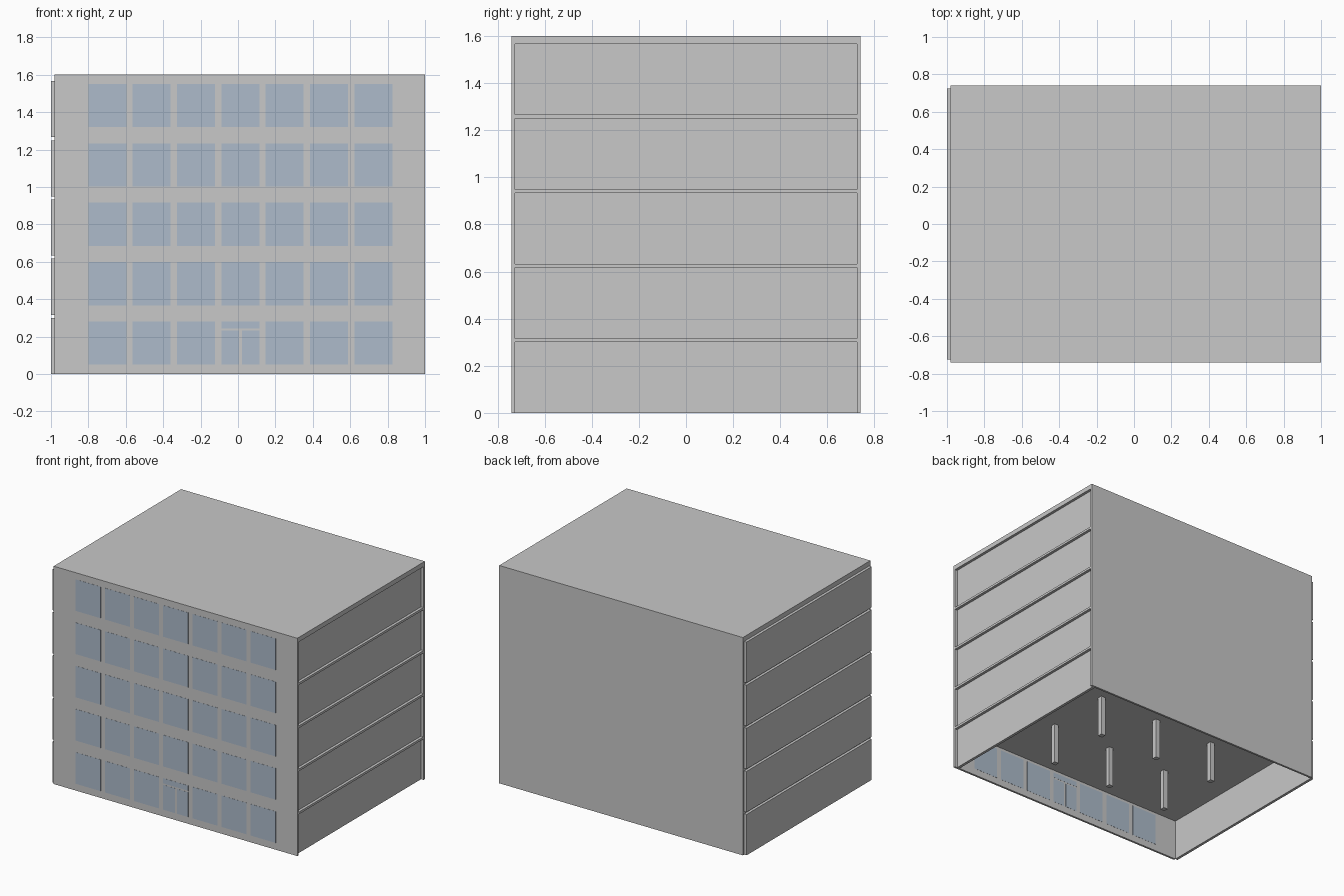
import bpy
import bmesh

if "Cube" in bpy.data.objects:
    bpy.data.objects.remove(bpy.data.objects["Cube"])


def material(name, rgb):
    m = bpy.data.materials.new(name)
    m.diffuse_color = (*rgb, 1)
    m.use_nodes = True
    m.node_tree.nodes["Principled BSDF"].inputs["Base Color"].default_value = m.diffuse_color
    return m


concrete = material("concrete grey", (0.58, 0.58, 0.58))
glass = material("pale blue glass", (0.42, 0.50, 0.60))


def boxes(name, mat, spans):
    """One object made of boxes given as (x0, x1, y0, y1, z0, z1)."""
    bm = bmesh.new()
    for x0, x1, y0, y1, z0, z1 in spans:
        cube = bmesh.ops.create_cube(bm, size=1)
        for v in cube["verts"]:
            v.co.x = x1 if v.co.x > 0 else x0
            v.co.y = y1 if v.co.y > 0 else y0
            v.co.z = z1 if v.co.z > 0 else z0
    mesh = bpy.data.meshes.new(name)
    bm.to_mesh(mesh)
    bm.free()
    mesh.materials.append(mat)
    obj = bpy.data.objects.new(name, mesh)
    bpy.context.collection.objects.link(obj)
    return obj


LEFT, RIGHT = -0.98, 1.0
OUT, IN = 0.74, 0.725          # outer and inner faces of front and back walls
FLOORS, STOREY, CLEAR = 5, 0.3165, 0.30
ROOF_LOW, TOP = 4 * STOREY + CLEAR, 1.60

# Window grid, with the ground floor centre bay left for the entrance
W0, PITCH, WIDTH = -0.80, 0.237, 0.203
panes = []
for f in range(FLOORS):
    z = 0.05 + f * 0.3175
    for c in range(7):
        if f == 0 and c == 3:
            continue
        x = W0 + c * PITCH
        panes.append((x, x + WIDTH, z, z + 0.231))
door_x = W0 + 3 * PITCH
doors = [(door_x, door_x + 0.094, 0.05, 0.232),
         (door_x + 0.111, door_x + WIDTH, 0.05, 0.232),
         (door_x, door_x + WIDTH, 0.243, 0.281)]

# Outer shell
boxes("front_wall", concrete, [(LEFT, RIGHT, -OUT, -IN, 0, TOP)])
boxes("back_wall", concrete, [(LEFT, RIGHT, IN, OUT, 0, TOP)])
boxes("roof", concrete, [(LEFT, RIGHT, -IN, IN, ROOF_LOW, TOP)])

# Floor slabs, flush with the shell
boxes("floor_slabs", concrete,
      [(LEFT, RIGHT, -IN, IN, f * STOREY + CLEAR, (f + 1) * STOREY)
       for f in range(FLOORS - 1)])

# Side panels: proud on the left, recessed on the right
for name, x0, x1 in (("left_panels", -1.0, -0.98), ("right_panels", 0.96, 0.98)):
    boxes(name, concrete,
          [(x0, x1, -IN, IN, f * STOREY, f * STOREY + CLEAR)
           for f in range(FLOORS)])

# Two rows of three columns per storey
boxes("columns", concrete,
      [(0.01 + i * 0.49 - 0.018, 0.01 + i * 0.49 + 0.018,
        s * 0.25 - 0.018, s * 0.25 + 0.018, f * STOREY, f * STOREY + CLEAR)
       for f in range(FLOORS) for i in (-1, 0, 1) for s in (-1, 1)])

# Thin glazing on both faces of the front wall
for name, group in (("windows", panes), ("entrance_doors", doors)):
    boxes(name, glass,
          [(x0, x1, y - 0.001, y + 0.001, z0, z1)
           for x0, x1, z0, z1 in group for y in (-OUT, -IN)])
